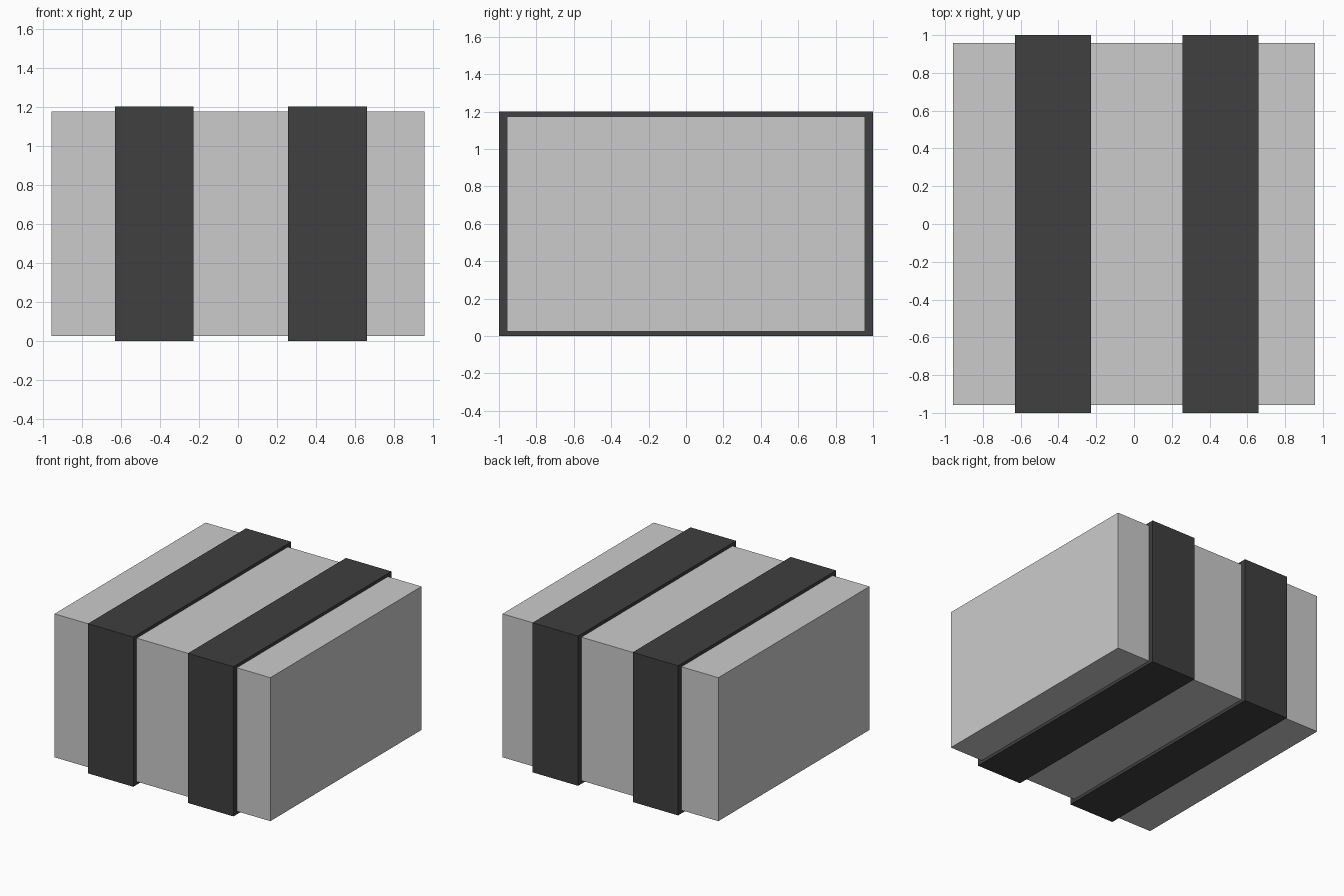
import bpy

if "Cube" in bpy.data.objects:
    bpy.data.objects.remove(bpy.data.objects["Cube"])

black = bpy.data.materials.new("black_strap")
black.diffuse_color = (0.05, 0.05, 0.05, 1)
black.use_nodes = True
black.node_tree.nodes["Principled BSDF"].inputs["Base Color"].default_value = black.diffuse_color


def box(name, x0, x1, half_y, z0, z1, mat=None):
    bpy.ops.mesh.primitive_cube_add(size=1, location=((x0 + x1) / 2, 0, (z0 + z1) / 2))
    ob = bpy.context.object
    ob.name = name
    ob.scale = (x1 - x0, 2 * half_y, z1 - z0)
    bpy.ops.object.transform_apply(location=False, rotation=False, scale=True)
    if mat:
        ob.data.materials.append(mat)
    return ob


# Main block
box("crate_body", -0.957, 0.957, 0.957, 0.025, 1.175)

# Two bands wrapped around the block, standing slightly proud of it
for name, x0, x1 in (("left_strap", -0.63, -0.228), ("right_strap", 0.257, 0.66)):
    box(name, x0, x1, 1.0, 0.0, 1.2, black)
